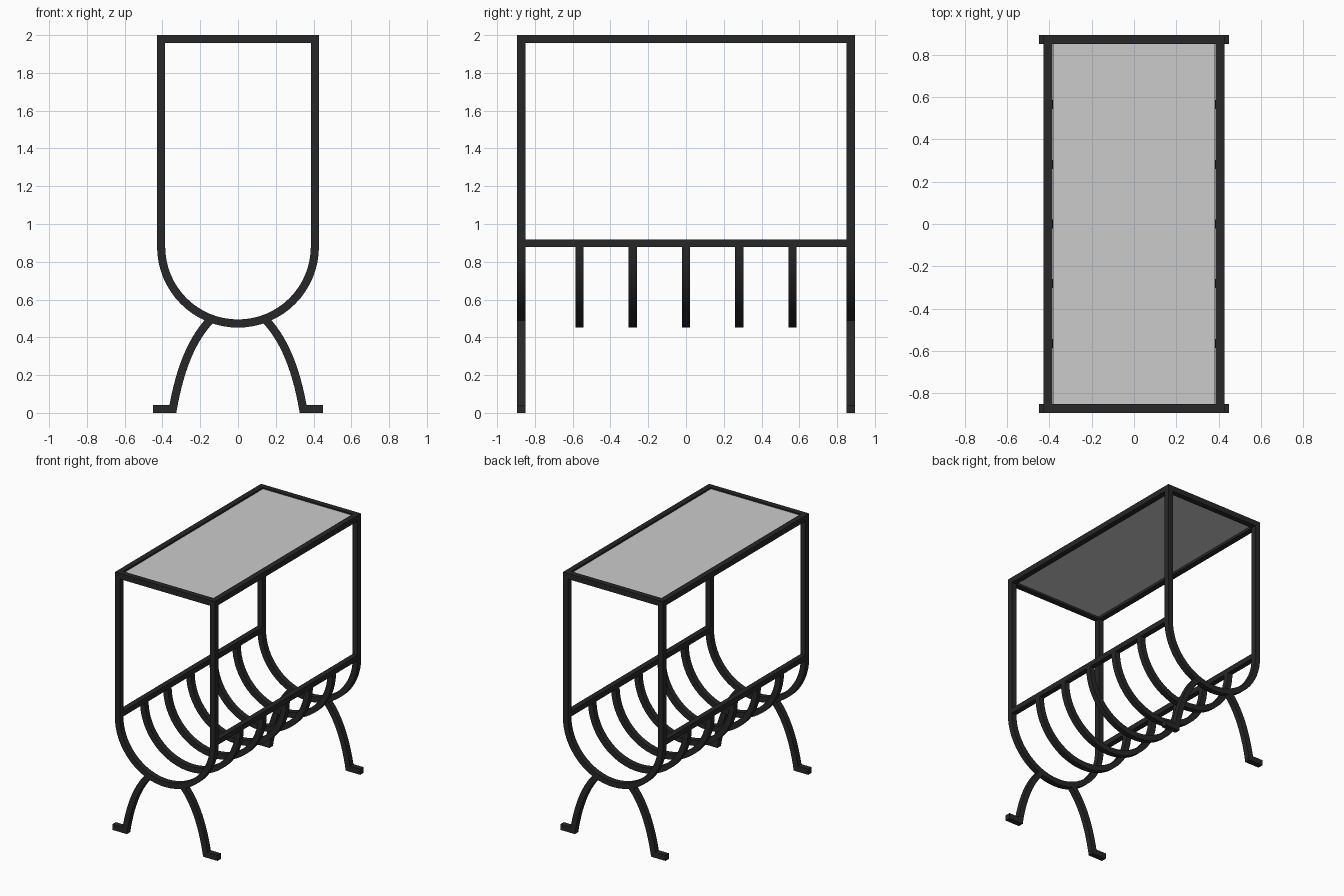
import bpy, bmesh, math
from mathutils import Vector

if "Cube" in bpy.data.objects:
    bpy.data.objects.remove(bpy.data.objects["Cube"])

W = 0.043          # thickness of the square bar
R = 0.407          # half width of the frame, also the cradle radius
Y_END = 0.872      # y of the two end frames
Z_ARC = 0.88       # centre height of the cradle arcs
Z_TOP = 2 - W / 2

black = bpy.data.materials.new("black_metal")
black.diffuse_color = (0.02, 0.02, 0.02, 1)
black.use_nodes = True
black.node_tree.nodes["Principled BSDF"].inputs["Base Color"].default_value = black.diffuse_color


def finish(bm, name, mat=black):
    bmesh.ops.recalc_face_normals(bm, faces=bm.faces)
    mesh = bpy.data.meshes.new(name)
    bm.to_mesh(mesh)
    bm.free()
    ob = bpy.data.objects.new(name, mesh)
    bpy.context.collection.objects.link(ob)
    if mat:
        mesh.materials.append(mat)
    bpy.ops.object.select_all(action='DESELECT')
    ob.select_set(True)
    bpy.context.view_layer.objects.active = ob
    bpy.ops.object.shade_smooth_by_angle(angle=math.radians(30))
    return ob


def box(name, center, size, mat=black):
    bm = bmesh.new()
    bmesh.ops.create_cube(bm, size=1)
    for v in bm.verts:
        v.co = Vector(v.co[i] * size[i] + center[i] for i in range(3))
    return finish(bm, name, mat)


def bar(name, path, y, closed=False):
    """Sweep the square bar along an (x, z) path with mitred corners."""
    bm = bmesh.new()
    pts = [Vector(p) for p in path]
    n = len(pts)
    rings = []
    for i, p in enumerate(pts):
        a = (p - pts[i - 1]).normalized() if closed or i > 0 else None
        b = (pts[(i + 1) % n] - p).normalized() if closed or i < n - 1 else None
        a, b = a or b, b or a
        na, nb = Vector((-a.y, a.x)), Vector((-b.y, b.x))
        off = (na + nb) / (1 + na.dot(nb)) * W / 2
        rings.append([bm.verts.new((p.x + s * off.x, y + t * W / 2, p.y + s * off.y))
                      for s, t in ((-1, -1), (1, -1), (1, 1), (-1, 1))])
    for i in range(n if closed else n - 1):
        r, q = rings[i], rings[(i + 1) % n]
        for k in range(4):
            bm.faces.new((r[k], r[(k + 1) % 4], q[(k + 1) % 4], q[k]))
    if not closed:
        bm.faces.new(rings[0])
        bm.faces.new(rings[-1])
    return finish(bm, name)


# half-circle cradle profile, left to right
arc = [(-R * math.cos(math.pi * i / 32), Z_ARC - R * math.sin(math.pi * i / 32))
       for i in range(33)]

# leg curve, a cubic from the cradle down to the foot
ctrl = [Vector(c) for c in ((0.142, 0.497), (0.25, 0.385), (0.31, 0.22), (0.345, 0.02))]
leg = []
for i in range(15):
    t = i / 14
    leg.append(ctrl[0] * (1 - t) ** 3 + ctrl[1] * 3 * t * (1 - t) ** 2
               + ctrl[2] * 3 * t * t * (1 - t) + ctrl[3] * t ** 3)

# end frames with their legs and feet
for end, y in (("front", -Y_END), ("back", Y_END)):
    bar(end + "_end_frame", arc + [(R, Z_TOP), (-R, Z_TOP)], y, closed=True)
    for side, s in (("left", -1), ("right", 1)):
        bar(f"{end}_{side}_leg", [(s * p.x, p.y) for p in leg], y)
        box(f"{end}_{side}_foot", (s * 0.388, y, W / 2), (0.124, W, W))

# long rails at the top and at the cradle rim
length = 2 * Y_END - W
for side, s in (("left", -1), ("right", 1)):
    box(side + "_top_rail", (s * R, 0, Z_TOP), (W, length, W))
    box(side + "_cradle_rail", (s * R, 0, 0.898), (W - 0.002, length, W - 0.002))

# cradle ribs between the end frames
for i in range(5):
    bar(f"cradle_rib_{i + 1}", arc, (i - 2) * 0.282)

# table top panel set inside the frame
box("top_panel", (0, 0, 1.982), (0.764, 1.704, 0.016), None)
